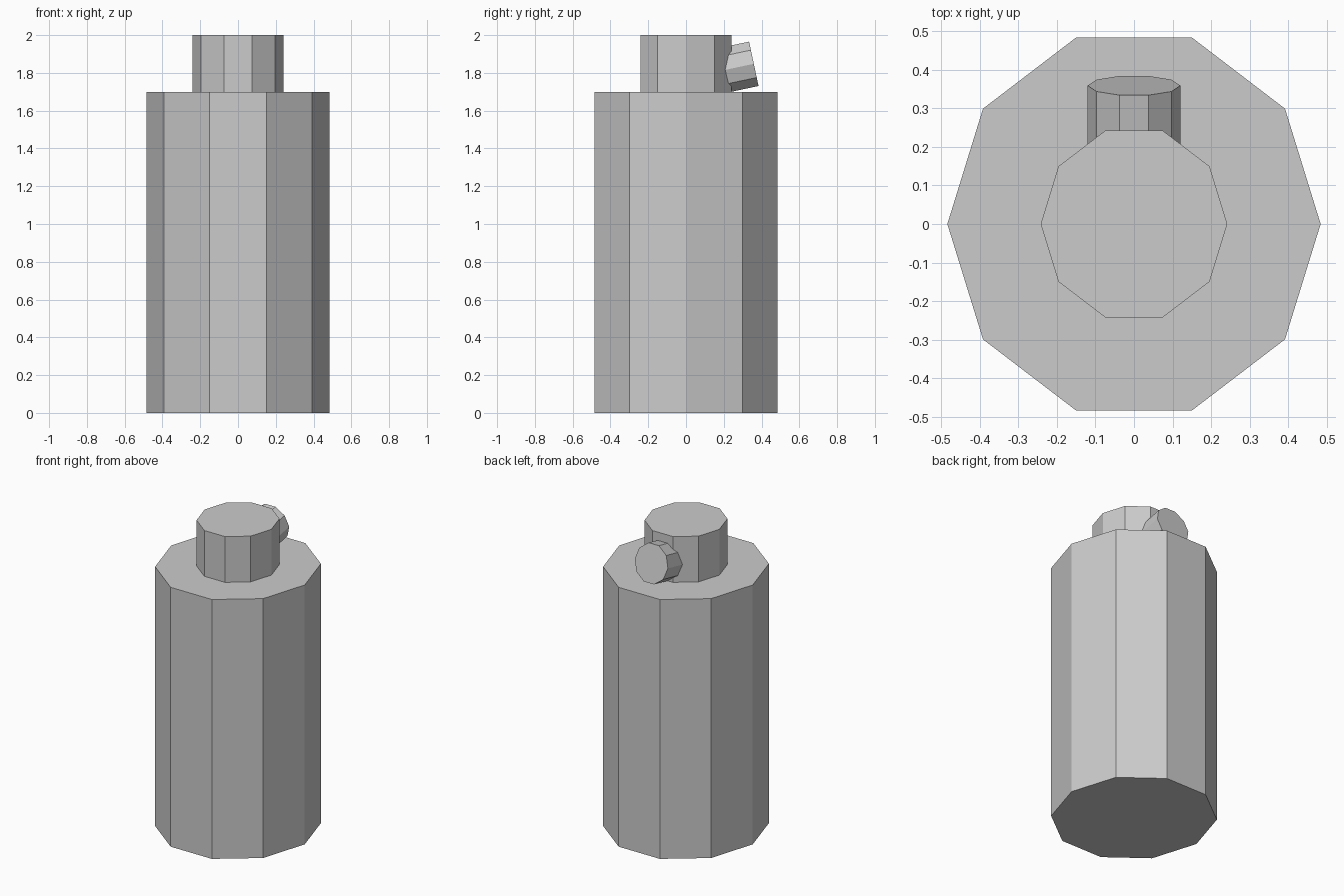
import bpy, math
from mathutils import Matrix, Vector

if "Cube" in bpy.data.objects:
    bpy.data.objects.remove(bpy.data.objects["Cube"])

SIDES = 10


def prism(name, half_width, length, base, tilt=0.0):
    """Ten-sided prism, equally wide and deep, extruded from base along its tilted axis."""
    bpy.ops.mesh.primitive_cylinder_add(vertices=SIDES, radius=1, depth=1)
    obj = bpy.context.object
    obj.name = name
    # put corners on the x axis and flats on the y axis, base at the origin
    stretch = half_width / math.cos(math.radians(18))
    m = (Matrix.Translation(Vector(base))
         @ Matrix.Rotation(tilt, 4, 'X')
         @ Matrix.Diagonal((half_width, stretch, length, 1))
         @ Matrix.Rotation(math.radians(90), 4, 'Z')
         @ Matrix.Translation((0, 0, 0.5)))
    obj.data.transform(m)
    obj.data.update()
    return obj


# Main body and neck
prism("body", 0.484, 1.70, (0, 0, 0))
prism("neck", 0.242, 0.31, (0, 0, 1.69))

# Short spout leaving the back of the neck, tipped 12 degrees upward
rise = math.radians(12)
length = 0.24
end = Vector((0, 0.359, 1.848))
axis = Vector((0, math.cos(rise), math.sin(rise)))
prism("spout", 0.12, length, end - axis * length, tilt=rise - math.pi / 2)
